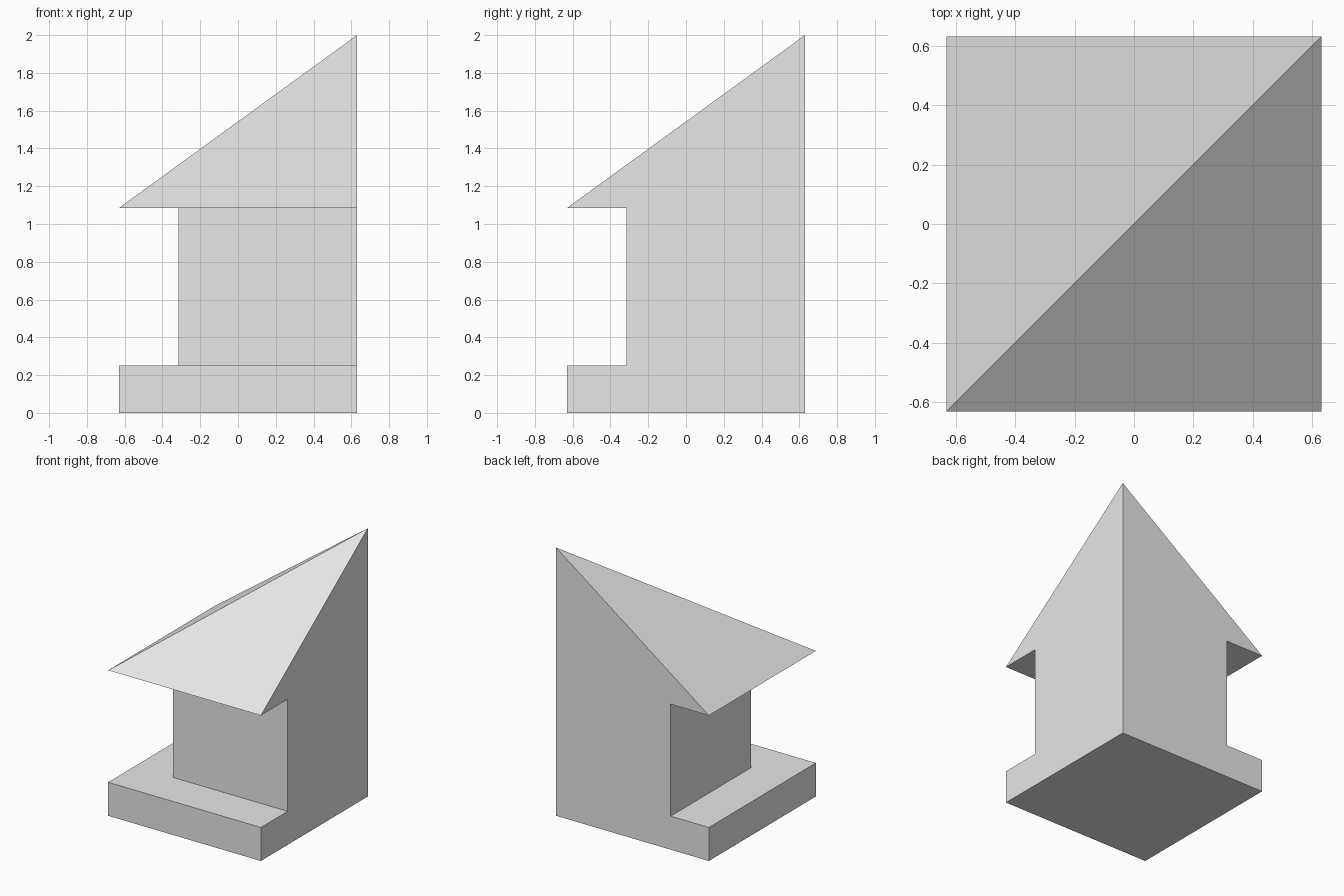
import bpy
import bmesh

cube = bpy.data.objects.get("Cube")
if cube:
    bpy.data.objects.remove(cube, do_unlink=True)

HALF = 0.63          # the two full-height walls meet at x = y = HALF
BASE, EAVES, TOP = 0.25, 1.085, 2.0
WIDE, NARROW = 1.26, 0.945

plaster = bpy.data.materials.new("plain_grey")
plaster.use_nodes = True
plaster.diffuse_color = (0.8, 0.8, 0.8, 1)
plaster.node_tree.nodes["Principled BSDF"].inputs["Base Color"].default_value = (0.8, 0.8, 0.8, 1)

# Outline of the plinth, post and overhanging roof: (width, height)
outline = [(WIDE, 0), (WIDE, BASE), (NARROW, BASE),
           (NARROW, EAVES), (WIDE, EAVES)]

bm = bmesh.new()
foot = bm.verts.new((HALF, HALF, 0))
peak = bm.verts.new((HALF, HALF, TOP))
left, front, right = [], [], []
for width, z in outline:
    edge = HALF - width
    left.append(bm.verts.new((edge, HALF, z)))
    front.append(bm.verts.new((edge, edge, z)))
    right.append(bm.verts.new((HALF, edge, z)))

# Stepped left and front sides, closed by the two roof slopes
for a, b in ((left, front), (front, right)):
    for i in range(len(outline) - 1):
        bm.faces.new((a[i], b[i], b[i + 1], a[i + 1]))
    bm.faces.new((a[-1], b[-1], peak))

# Flat back wall, flat right wall and underside
bm.faces.new([foot] + left + [peak])
bm.faces.new([peak] + right[::-1] + [foot])
bm.faces.new((foot, right[0], front[0], left[0]))
bmesh.ops.recalc_face_normals(bm, faces=bm.faces)

mesh = bpy.data.meshes.new("corner_house")
bm.to_mesh(mesh)
bm.free()
mesh.materials.append(plaster)
house = bpy.data.objects.new("corner_house", mesh)
bpy.context.scene.collection.objects.link(house)
